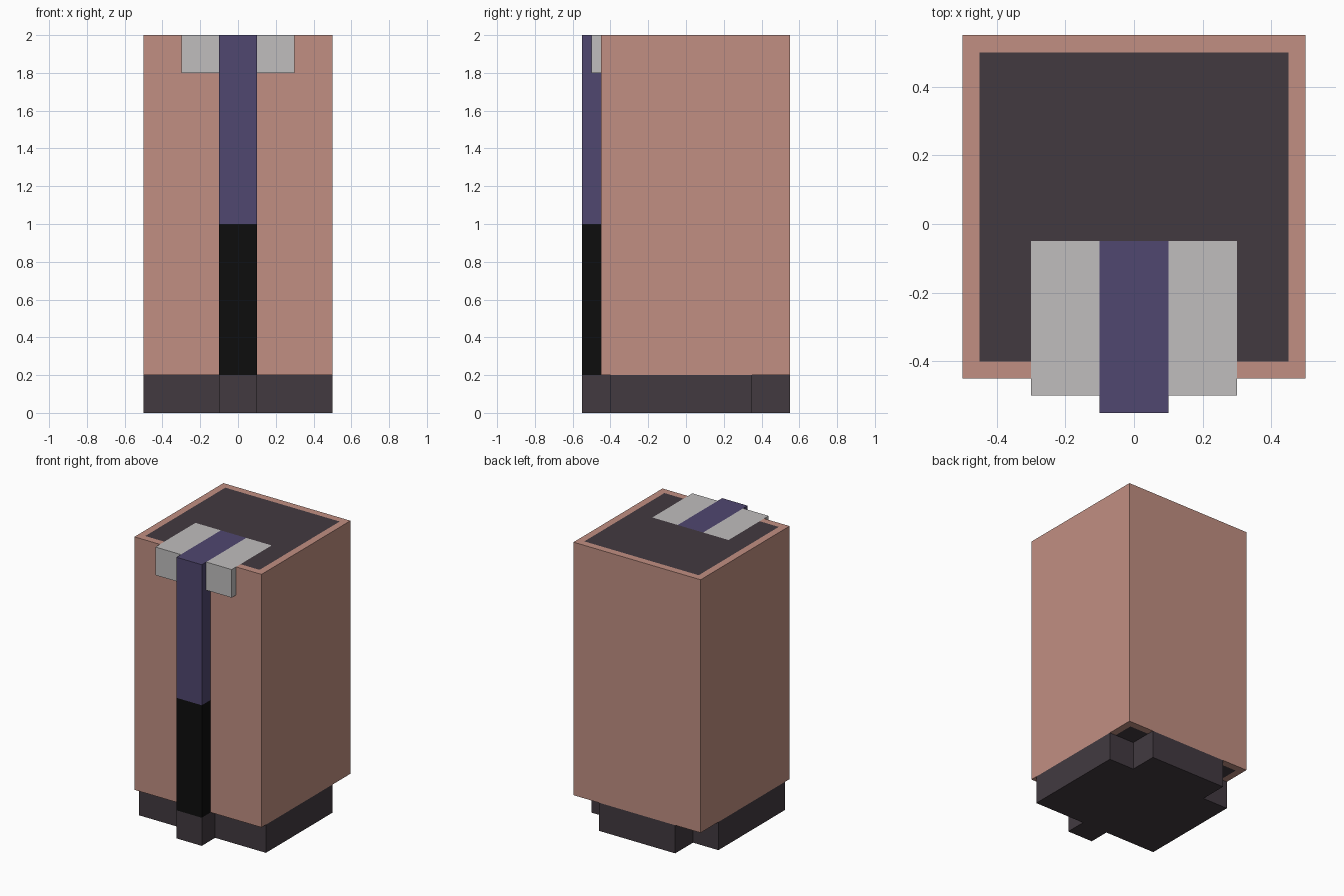
import bpy, bmesh
from mathutils import Vector

cube = bpy.data.objects.get("Cube")
if cube:
    bpy.data.objects.remove(cube, do_unlink=True)


def material(name, rgb):
    """Flat material from 0-255 display values."""
    lin = [((c / 255 + 0.055) / 1.055) ** 2.4 if c > 10 else c / 255 / 12.92 for c in rgb]
    m = bpy.data.materials.new(name)
    m.use_nodes = True
    m.diffuse_color = (*lin, 1)
    m.node_tree.nodes["Principled BSDF"].inputs["Base Color"].default_value = (*lin, 1)
    return m


clay = material("clay pink", (193, 143, 130))
dark = material("dark plum grey", (66, 58, 64))
grey = material("light grey", (192, 190, 190))
purple = material("muted purple", (80, 71, 112))
black = material("black", (13, 13, 13))


def finish(name, bm, mats):
    bmesh.ops.recalc_face_normals(bm, faces=bm.faces[:])
    me = bpy.data.meshes.new(name)
    bm.to_mesh(me)
    bm.free()
    for m in mats:
        me.materials.append(m)
    ob = bpy.data.objects.new(name, me)
    bpy.context.collection.objects.link(ob)
    return ob


def box_mesh(x, y, z):
    bm = bmesh.new()
    bmesh.ops.create_cube(bm, size=1)
    for v in bm.verts:
        v.co = Vector([lo + (c + 0.5) * (hi - lo) for c, (lo, hi) in zip(v.co, (x, y, z))])
    return bm


def box(name, x, y, z, mat):
    return finish(name, box_mesh(x, y, z), [mat])


def prism(name, outline, z0, z1, mat):
    """Extrude a flat outline upwards."""
    bm = bmesh.new()
    face = bm.faces.new([bm.verts.new((x, y, z0)) for x, y in outline])
    out = bmesh.ops.extrude_face_region(bm, geom=[face], use_keep_orig=True)
    for v in out["geom"]:
        if isinstance(v, bmesh.types.BMVert):
            v.co.z = z1
    return finish(name, bm, [mat])


# Main body: top and bottom faces are cut into flush coloured areas
bm = box_mesh((-0.5, 0.5), (-0.45, 0.55), (0.2, 2.0))
cuts = [((1, 0, 0), v) for v in (-0.45, -0.3, -0.1, 0.1, 0.3, 0.45)]
cuts += [((0, 1, 0), v) for v in (-0.4, -0.05, 0.5)]
for axis, v in cuts:
    caps = [f for f in bm.faces if abs(f.normal.z) > 0.9]
    geom = set(caps)
    for f in caps:
        geom.update(f.edges)
        geom.update(f.verts)
    bmesh.ops.bisect_plane(bm, geom=list(geom), plane_co=Vector(axis) * v, plane_no=axis)
    bm.normal_update()
for f in bm.faces:
    c = f.calc_center_median()
    if abs(f.normal.z) < 0.9:
        continue
    if f.normal.z > 0 and c.y < -0.05 and abs(c.x) < 0.3:
        f.material_index = 3 if abs(c.x) < 0.1 else 2   # strap and clip tops
    elif abs(c.x) < 0.45 and -0.4 < c.y < 0.5:
        f.material_index = 1                            # inner panel
finish("body", bm, [clay, dark, grey, purple])

# Base: wide block with a narrower step at the back and a foot at the front
half = [(0.1, -0.55), (0.1, -0.4), (0.5, -0.4), (0.5, 0.35), (0.3, 0.35), (0.3, 0.55)]
outline = half + [(-x, y) for x, y in reversed(half)]
prism("base", outline, 0.0, 0.2, dark)

# Front strap in two colours
box("strap_lower", (-0.1, 0.1), (-0.55, -0.45), (0.2, 1.0), black)
box("strap_upper", (-0.1, 0.1), (-0.55, -0.45), (1.0, 2.0), purple)

# Clips either side of the strap
box("clip_left", (0.1, 0.3), (-0.5, -0.45), (1.8, 2.0), grey)
box("clip_right", (-0.3, -0.1), (-0.5, -0.45), (1.8, 2.0), grey)
